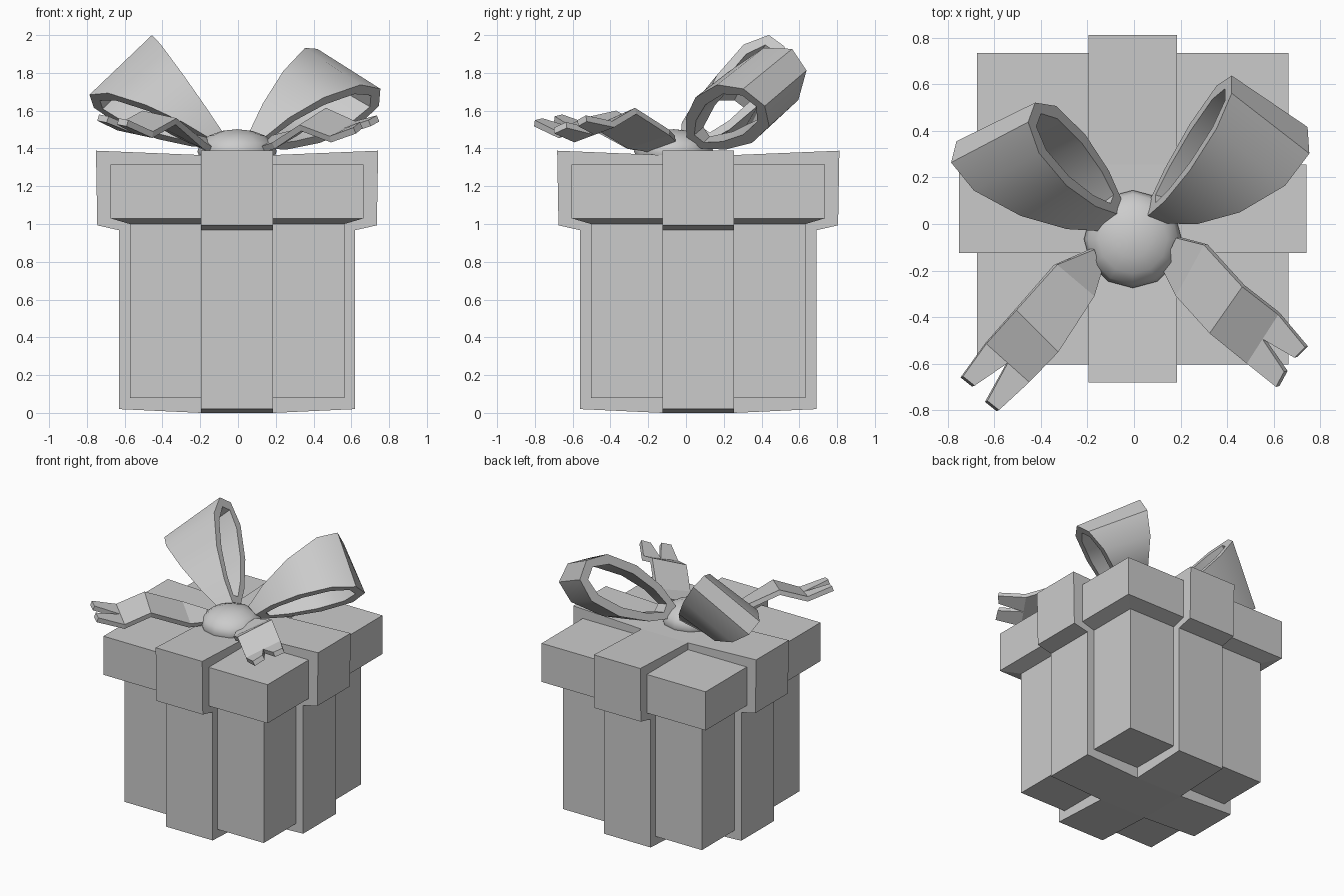
import bpy, bmesh, math
from mathutils import Vector, Matrix

if "Cube" in bpy.data.objects:
    bpy.data.objects.remove(bpy.data.objects["Cube"])

CX, CY = -0.005, 0.065          # axis of the box


def finish(name, bm, smooth=None, recalc=True):
    bmesh.ops.remove_doubles(bm, verts=bm.verts[:], dist=0.0005)
    if recalc:
        bmesh.ops.recalc_face_normals(bm, faces=bm.faces[:])
    me = bpy.data.meshes.new(name)
    bm.to_mesh(me)
    bm.free()
    ob = bpy.data.objects.new(name, me)
    bpy.context.collection.objects.link(ob)
    if smooth:
        bpy.ops.object.select_all(action='DESELECT')
        ob.select_set(True)
        bpy.context.view_layer.objects.active = ob
        bpy.ops.object.shade_smooth_by_angle(angle=math.radians(smooth))
    return ob


# Box and lid: square sections stacked upwards (half width, height)
bm = bmesh.new()
rings = []
for h, z in [(0.568, 0.08), (0.568, 1.0), (0.67, 1.03), (0.67, 1.315)]:
    rings.append([bm.verts.new((CX + sx * h, CY + sy * h, z))
                  for sx, sy in [(-1, -1), (1, -1), (1, 1), (-1, 1)]])
for a, b in zip(rings, rings[1:]):
    for i in range(4):
        j = (i + 1) % 4
        bm.faces.new((a[i], a[j], b[j], b[i]))
bm.faces.new(rings[0])
bm.faces.new(rings[-1])
finish("box_with_lid", bm)

# Crossed ribbon: one arm profile turned four times, closed top and bottom
W = 0.19
profile = [(W, 0), (0.625, 0.02), (0.625, 0.967), (0.74, 0.993), (0.747, 1.388), (W, 1.365)]
bm = bmesh.new()
for k in range(4):
    turn = Matrix.Translation((CX, CY, 0)) @ Matrix.Rotation(k * math.pi / 2, 4, 'Z')
    sides = [[bm.verts.new(turn @ Vector((u, s * W, z))) for u, z in profile] for s in (-1, 1)]
    for i in range(len(profile) - 1):
        bm.faces.new((sides[0][i], sides[1][i], sides[1][i + 1], sides[0][i + 1]))
    for s in sides:
        bm.faces.new(s)
for z in (0, 1.365):
    bm.faces.new([bm.verts.new((CX + sx * W, CY + sy * W, z))
                  for sx, sy in [(-1, -1), (1, -1), (1, 1), (-1, 1)]])
finish("wrapping_ribbon", bm)

# Knot: flattened dome
bm = bmesh.new()
bmesh.ops.create_uvsphere(bm, u_segments=12, v_segments=8, radius=1,
                          matrix=Matrix.Translation((-0.005, -0.065, 1.385))
                          @ Matrix.Diagonal((0.21, 0.21, 0.117, 1)))
finish("bow_knot", bm, smooth=60)

# Bow loops: teardrop rims lofted between two edges (base, tip, half thickness)
HALF = [(0, 0.25), (0.2, 0.7), (0.5, 1), (0.82, 0.92), (1, 0.38)]
TEAR = HALF + [(t, -s) for t, s in reversed(HALF)]


def bow_loop(name, back, front):
    bm = bmesh.new()

    def rim(edge, inner):
        base, tip, thick = map(Vector, edge)
        out = []
        for t, s in TEAR:
            if inner:
                t, s = 0.09 + 0.83 * t, s * 0.66
            out.append(bm.verts.new(base + (tip - base) * t + thick * s))
        return out

    loops = [rim(back, False), rim(front, False), rim(front, True), rim(back, True)]
    n = len(TEAR)
    for a, b in zip(loops, loops[1:] + loops[:1]):
        for i in range(n):
            j = (i + 1) % n
            bm.faces.new((a[i], a[j], b[j], b[i]))
    return finish(name, bm, smooth=45)


bow_loop("bow_loop_right",
         ((0.06, 0.06, 1.45), (0.42, 0.6, 1.87), (0, -0.10, 0.15)),
         ((0.14, 0.04, 1.43), (0.75, 0.36, 1.67), (0.01, -0.15, 0.12)))
bow_loop("bow_loop_left",
         ((-0.06, 0.07, 1.45), (-0.44, 0.48, 1.97), (-0.04, -0.11, 0.08)),
         ((-0.14, 0.00, 1.43), (-0.775, 0.31, 1.65), (-0.03, -0.12, 0.09)))


# Ribbon tails: bent strip (inner, outer edge per station) with a forked end
def tail(name, stations, forks):
    bm = bmesh.new()
    rows = [[bm.verts.new(p) for p in st] for st in stations]
    for a, b in zip(rows[:-2], rows[1:-1]):
        bm.faces.new((a[0], a[1], b[1], b[0]))
    a, (inn, out) = rows[-2:]
    mid = bm.verts.new((inn.co + out.co) / 2)
    bm.faces.new((a[0], a[1], out, mid, inn))
    tips = [bm.verts.new(p) for p in forks]
    bm.faces.new((inn, mid, tips[1], tips[0]))
    bm.faces.new((mid, out, tips[3], tips[2]))
    for f in bm.faces:
        f.normal_update()
        if f.normal.z < 0:
            f.normal_flip()
    ob = finish(name, bm, recalc=False)
    mod = ob.modifiers.new("thickness", 'SOLIDIFY')
    mod.thickness = 0.035
    mod.offset = -1


tail("ribbon_tail_right",
     [((0.12, -0.19, 1.41), (0.18, -0.06, 1.47)),
      ((0.18, -0.31, 1.43), (0.30, -0.09, 1.50)),
      ((0.325, -0.47, 1.525), (0.465, -0.27, 1.615)),
      ((0.485, -0.60, 1.465), (0.62, -0.39, 1.545))],
     [(0.61, -0.70, 1.51), (0.645, -0.635, 1.54), (0.69, -0.575, 1.55), (0.735, -0.53, 1.575)])
tail("ribbon_tail_left",
     [((-0.14, -0.21, 1.41), (-0.17, -0.11, 1.46)),
      ((-0.17, -0.31, 1.43), (-0.33, -0.175, 1.50)),
      ((-0.325, -0.55, 1.56), (-0.505, -0.37, 1.60)),
      ((-0.45, -0.68, 1.49), (-0.635, -0.515, 1.53))],
     [(-0.58, -0.80, 1.55), (-0.63, -0.76, 1.56), (-0.685, -0.695, 1.57), (-0.735, -0.655, 1.58)])
